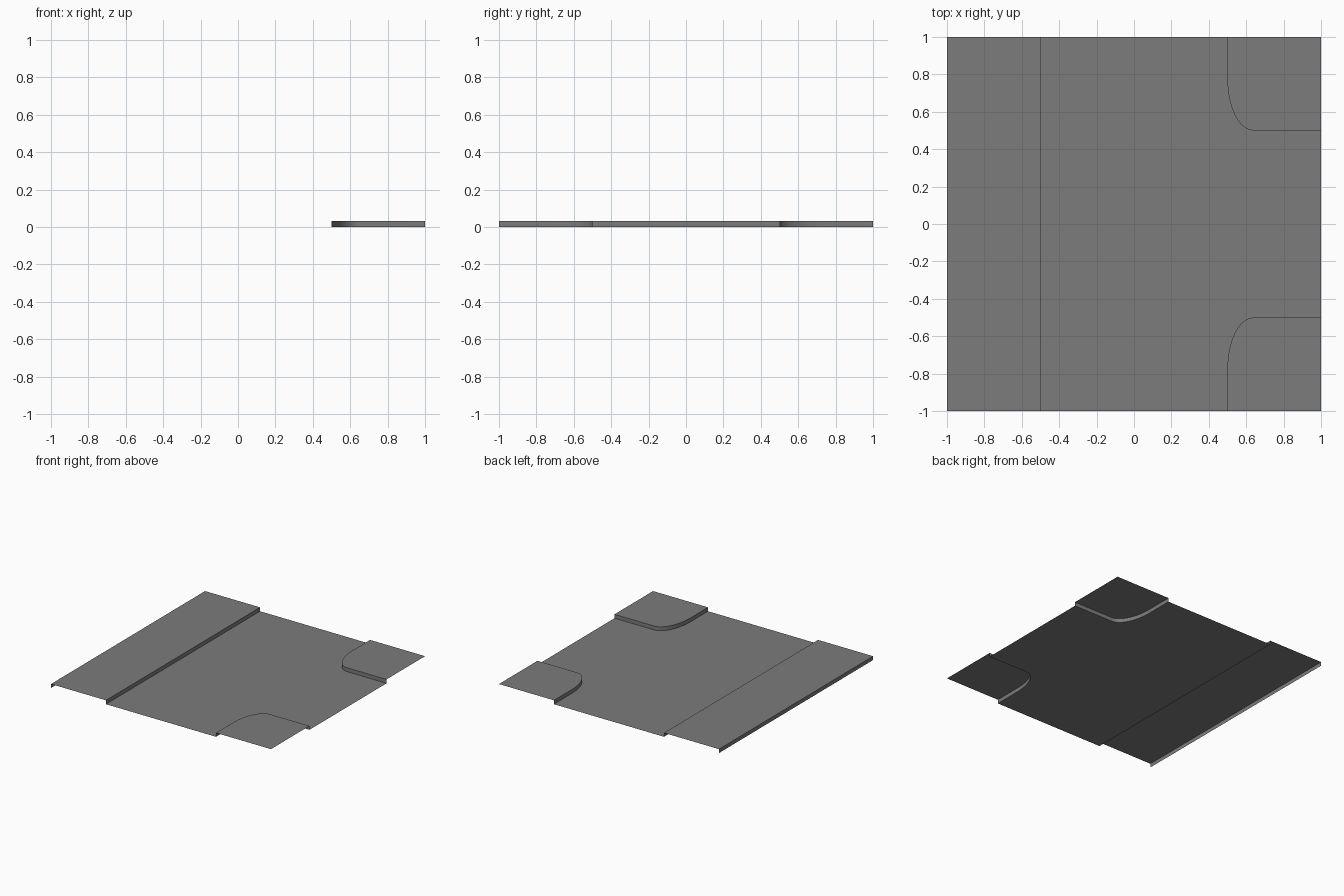
import bpy
import bmesh
import math

if "Cube" in bpy.data.objects:
    bpy.data.objects.remove(bpy.data.objects["Cube"], do_unlink=True)

CURB = 0.032     # pavement height above the road
EDGE = 0.5       # distance of every curb from the centre lines

asphalt = bpy.data.materials.new("asphalt_grey")
asphalt.use_nodes = True
grey = (0.2, 0.2, 0.2, 1)
asphalt.diffuse_color = grey
asphalt.node_tree.nodes["Principled BSDF"].inputs["Base Color"].default_value = grey


def finish(name, bm, smooth=False):
    mesh = bpy.data.meshes.new(name)
    bm.to_mesh(mesh)
    bm.free()
    mesh.materials.append(asphalt)
    for poly in mesh.polygons:
        poly.use_smooth = smooth
    obj = bpy.data.objects.new(name, mesh)
    bpy.context.scene.collection.objects.link(obj)


def sheet(name, outline, z):
    """Flat open surface facing up."""
    bm = bmesh.new()
    face = bm.faces.new([bm.verts.new((x, y, z)) for x, y in outline])
    face.normal_update()
    if face.normal.z < 0:
        face.normal_flip()
    bmesh.ops.triangulate(bm, faces=[face])
    finish(name, bm)


def wall(name, path, smooth=False):
    """Upright strip along a path, facing to the right of travel."""
    bm = bmesh.new()
    low = [bm.verts.new((x, y, 0)) for x, y in path]
    high = [bm.verts.new((x, y, CURB)) for x, y in path]
    for i in range(len(path) - 1):
        bm.faces.new((low[i], low[i + 1], high[i + 1], high[i]))
    finish(name, bm, smooth)


def corner_path(side):
    """Curb line from the side border round to the +x border."""
    rx, ry, steps = 0.14, 0.27, 16
    path = [(EDGE, side)]
    for i in range(steps + 1):
        a = math.pi / 2 * i / steps
        path.append((EDGE + rx - rx * math.cos(a),
                     side * (EDGE + ry - ry * math.sin(a))))
    return path + [(1, side * EDGE)]


front, back = corner_path(-1), corner_path(1)

# Road surface, cut out around the pavements
sheet("road", [(-EDGE, -1)] + front + back[::-1] + [(-EDGE, 1)], 0)

# Straight pavement with its curb and outer edge
sheet("side_pavement", [(-1, -1), (-EDGE, -1), (-EDGE, 1), (-1, 1)], CURB)
wall("side_curb", [(-EDGE, -1), (-EDGE, 1)])
wall("side_outer_edge", [(-1, 1), (-1, -1)])

# Rounded corner pavements and their curbs
for label, path, side in (("front", front, -1), ("back", back, 1)):
    sheet(label + "_corner_pavement", path + [(1, side)], CURB)
    wall(label + "_corner_curb", path if side > 0 else path[::-1], True)
